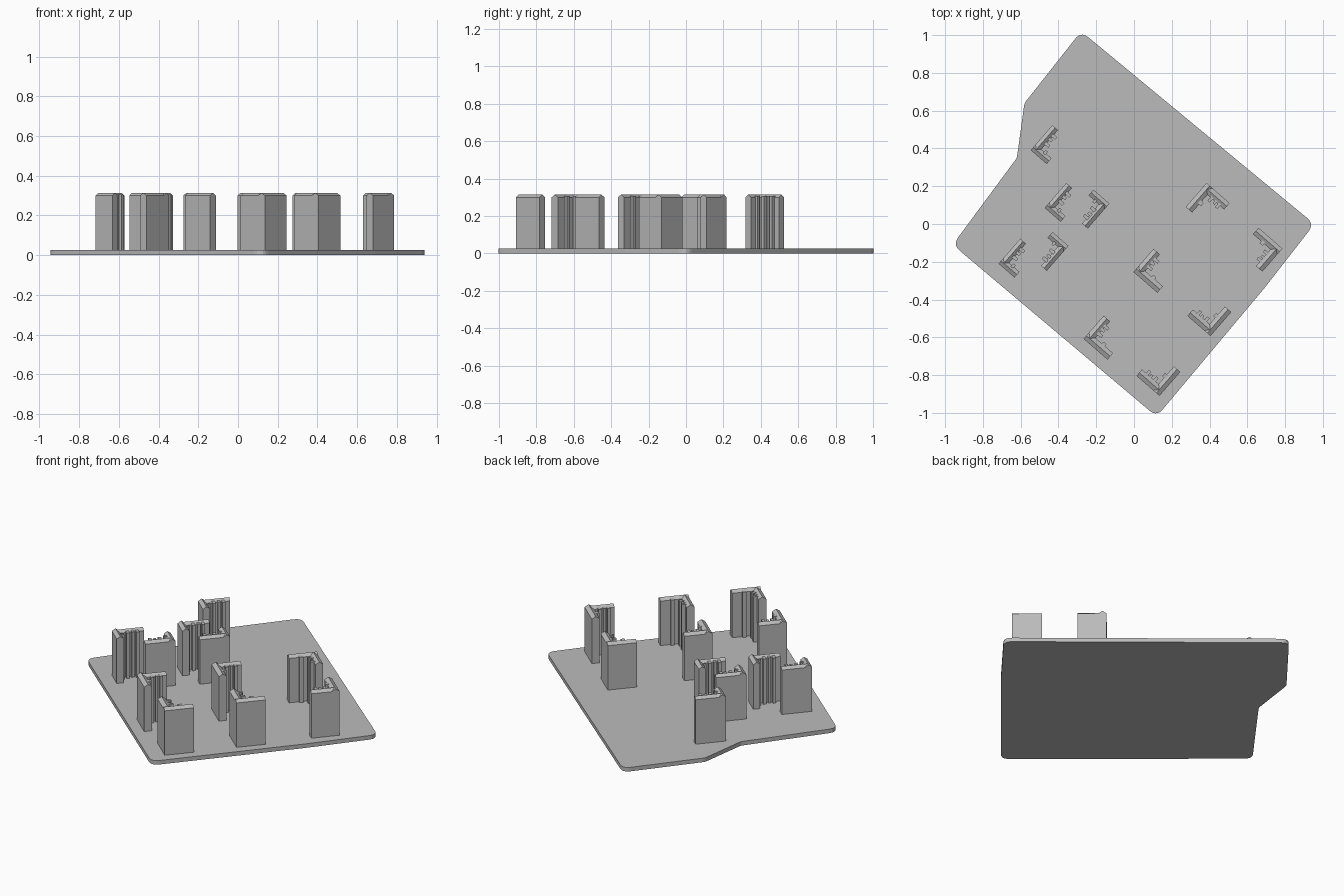
import bpy, bmesh, math
from mathutils import Vector, Matrix

cube = bpy.data.objects.get("Cube")
if cube:
    bpy.data.objects.remove(cube, do_unlink=True)

GREY = (0.5, 0.5, 0.5, 1)
mat = bpy.data.materials.new("plain grey")
mat.use_nodes = True
mat.diffuse_color = GREY
mat.node_tree.nodes["Principled BSDF"].inputs["Base Color"].default_value = GREY

BASE, EAVE, RIDGE = 0.025, 0.3, 0.314


def make_object(name, bm):
    bmesh.ops.recalc_face_normals(bm, faces=bm.faces)
    mesh = bpy.data.meshes.new(name)
    bm.to_mesh(mesh)
    bm.free()
    mesh.materials.append(mat)
    obj = bpy.data.objects.new(name, mesh)
    bpy.context.collection.objects.link(obj)
    return obj


def extrude(bm, points, offset):
    face = bm.faces.new([bm.verts.new(p) for p in points])
    result = bmesh.ops.extrude_face_region(bm, geom=[face], use_keep_orig=True)
    verts = [v for v in result["geom"] if isinstance(v, bmesh.types.BMVert)]
    bmesh.ops.translate(bm, verts=verts, vec=offset)


def gabled_wing(bm, start, end, width, along_y):
    # Pentagon profile swept along the wing
    profile = [(0, BASE), (width, BASE), (width, EAVE), (width / 2, RIDGE), (0, EAVE)]
    if along_y:
        extrude(bm, [(s, start, z) for s, z in profile], (0, end - start, 0))
    else:
        extrude(bm, [(start, s, z) for s, z in profile], (end - start, 0, 0))


def pier(bm, x0, x1, y0, y1, top):
    corners = [(x0, y0, BASE), (x1, y0, BASE), (x1, y1, BASE), (x0, y1, BASE)]
    extrude(bm, corners, (0, 0, top - BASE))


def block(name, corner, angle, long_arm, cross_arm, w):
    # Outer corner at the origin; long wing along +x, cross wing along -y
    bm = bmesh.new()
    gabled_wing(bm, 0, -cross_arm, w, True)
    gabled_wing(bm, w / 2, long_arm, w, False)
    bmesh.ops.translate(bm, vec=(0, -w, 0),
                        verts=[v for v in bm.verts if v.co.y > 0.001 or
                               (abs(v.co.y) < 0.001 and abs(v.co.x - w / 2) < 0.001
                                and any(e.other_vert(v).co.x > w * 1.5 for e in v.link_edges))
                               or v.co.x > w * 1.5])
    # Piers on the courtyard side of both wings
    for start, size, depth in ((0.4, 0.1, 0.022), (0.58, 0.09, 0.014), (0.72, 0.1, 0.022)):
        pier(bm, start * long_arm, (start + size) * long_arm, -w - depth, -w * 0.7, EAVE + 0.006)
    pier(bm, w * 0.7, w + 0.013, -cross_arm * 0.66, -cross_arm * 0.53, EAVE + 0.006)
    obj = make_object(name, bm)
    obj.matrix_world = (Matrix.Translation((*corner, 0)) @
                        Matrix.Rotation(math.radians(angle), 4, "Z"))


# Ground slab with rounded main corners
outline = [((-0.28, 1.02), 0.05), ((-0.58, 0.64), 0.015), ((-0.62, 0.35), 0.015),
           ((-0.96, -0.11), 0.05), ((0.12, -1.02), 0.05), ((0.69, -0.34), 0.015),
           ((0.955, 0.0), 0.05)]
points = []
for i, (p, r) in enumerate(outline):
    p = Vector(p)
    a = p + (Vector(outline[i - 1][0]) - p).normalized() * r
    b = p + (Vector(outline[(i + 1) % len(outline)][0]) - p).normalized() * r
    for k in range(6):
        t = k / 5
        q = a * (1 - t) ** 2 + p * 2 * t * (1 - t) + b * t * t
        points.append((q.x, q.y, 0))
slab = bmesh.new()
extrude(slab, points, (0, 0, BASE))
make_object("ground_slab", slab)

# Short blocks and wide blocks: outer corner and heading of the long wing
small = [((-0.547, 0.391), 49), ((-0.473, 0.085), 49), ((-0.717, -0.21), 49),
         ((-0.13, 0.108), 229), ((-0.347, -0.116), 229)]
wide = [((-0.003, -0.254), 49), ((-0.267, -0.608), 49), ((0.786, -0.13), 229),
        ((0.384, 0.217), -41), ((0.405, -0.593), 139), ((0.135, -0.91), 139)]
for i, (corner, angle) in enumerate(small):
    block(f"short_block_{i + 1}", corner, angle, 0.175, 0.112, 0.04)
for i, (corner, angle) in enumerate(wide):
    block(f"wide_block_{i + 1}", corner, angle, 0.162, 0.168, 0.045)
